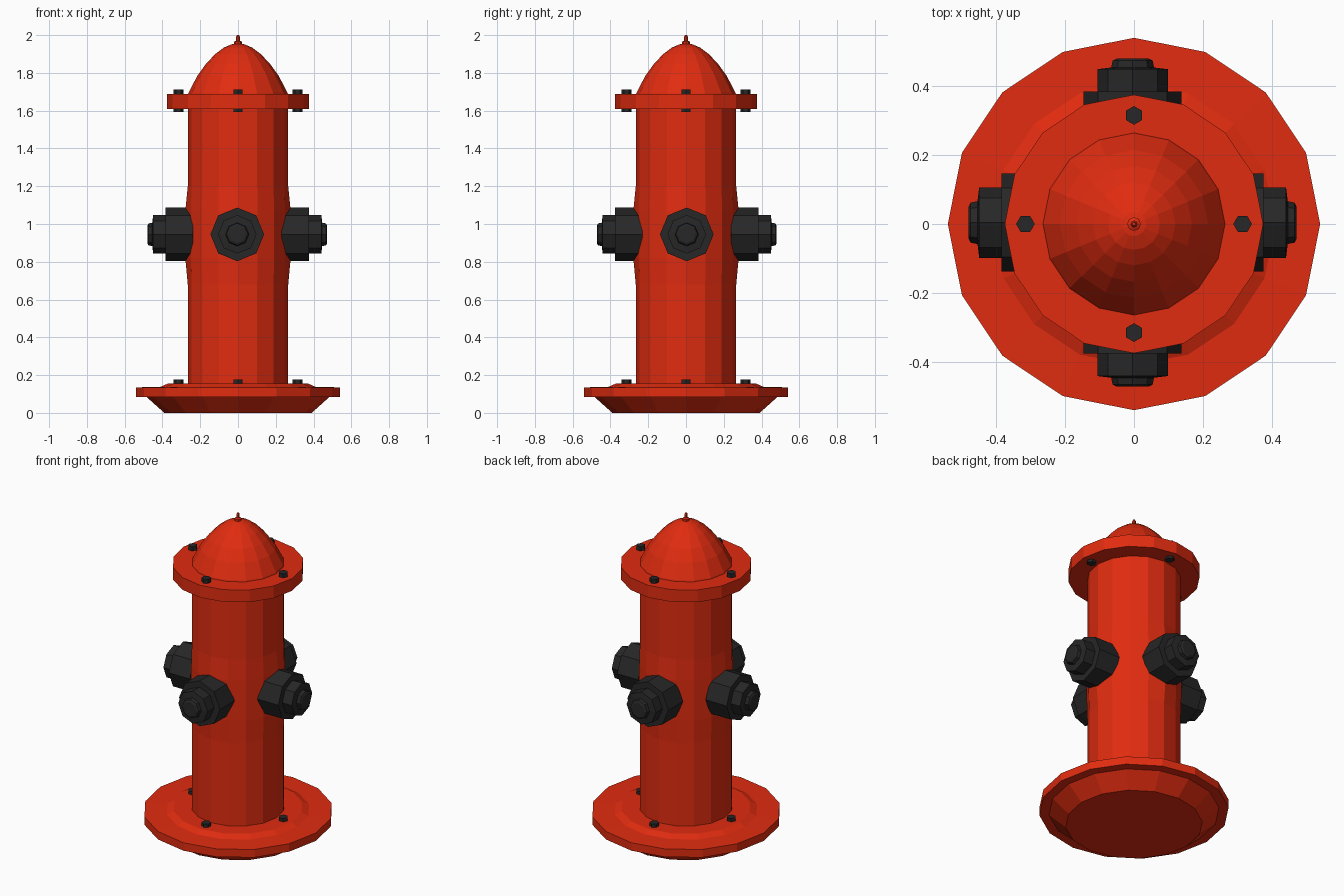
import bpy, bmesh
from math import sin, cos, pi
from mathutils import Matrix, Vector

if "Cube" in bpy.data.objects:
    bpy.data.objects.remove(bpy.data.objects["Cube"])


def material(name, color):
    m = bpy.data.materials.new(name)
    m.diffuse_color = (*color, 1)
    m.use_nodes = True
    m.node_tree.nodes["Principled BSDF"].inputs["Base Color"].default_value = m.diffuse_color
    return m


RED = material("red_paint", (0.75, 0.025, 0.005))
BLACK = material("black_iron", (0.02, 0.02, 0.02))


def lathe(name, profile, sides, mat, matrix=Matrix.Identity(4), bulge=None):
    """Turn (radius, z) points around z into a capped, flat-shaded solid."""
    bm = bmesh.new()
    rings = []
    for i, (r, z) in enumerate(profile):
        ring = []
        for k in range(sides):
            a = 2 * pi * k / sides
            rr = r + (bulge(i, k) if bulge else 0)
            ring.append(bm.verts.new((rr * cos(a), rr * sin(a), z)))
        rings.append(ring)
    for lo, hi in zip(rings, rings[1:]):
        for k in range(sides):
            n = (k + 1) % sides
            bm.faces.new((lo[k], lo[n], hi[n], hi[k]))
    bm.faces.new(rings[0][::-1])
    bm.faces.new(rings[-1])
    bm.transform(matrix)
    bmesh.ops.recalc_face_normals(bm, faces=bm.faces[:])
    mesh = bpy.data.meshes.new(name)
    bm.to_mesh(mesh)
    bm.free()
    mesh.materials.append(mat)
    ob = bpy.data.objects.new(name, mesh)
    bpy.context.collection.objects.link(ob)
    return ob


# Base: tapered foot, wide flange and low raised step
lathe("base_flange", [(0.39, 0), (0.485, 0.085), (0.54, 0.085), (0.54, 0.135),
                      (0.41, 0.138), (0.37, 0.156), (0.25, 0.156)], 16, RED)

# Barrel, slightly swollen where the outlets join
lathe("barrel", [(0.266, 0.14), (0.266, 0.68), (0.27, 0.82), (0.27, 1.07),
                 (0.266, 1.2), (0.266, 1.62)], 16, RED,
      bulge=lambda i, k: 0.009 if i in (2, 3) and k % 4 == 0 else 0)

# Collar flange, domed bonnet and the small tip
lathe("collar_flange", [(0.375, 1.61), (0.375, 1.687)], 16, RED)
lathe("bonnet", [(0.266, 1.68), (0.262, 1.695), (0.215, 1.785), (0.168, 1.85),
                 (0.12, 1.9), (0.075, 1.934), (0.035, 1.951), (0.012, 1.955)], 16, RED)
lathe("bonnet_tip", [(0.02, 1.95), (0.02, 1.965), (0.01, 1.97), (0.01, 1.99),
                     (0.005, 2.0)], 8, RED)

# Four stepped octagonal outlets and the flange bolts
outlet = [(0.142, 0.235), (0.142, 0.38), (0.102, 0.38), (0.102, 0.445),
          (0.062, 0.45), (0.058, 0.47), (0.046, 0.476)]
shift = Vector((-0.004, 0.004, 0.945))
for i, side in enumerate(("right", "back", "left", "front")):
    turn = Matrix.Rotation(i * pi / 2, 4, 'Z')
    lathe(side + "_outlet", outlet, 8, BLACK,
          Matrix.Translation(shift) @ turn @ Matrix.Rotation(pi / 2, 4, 'Y'))
    at = turn @ Matrix.Translation((0.315, 0, 0))
    lathe(side + "_collar_bolt", [(0.027, 1.594), (0.027, 1.712)], 6, BLACK, at)
    lathe(side + "_base_bolt", [(0.027, 0.14), (0.027, 0.177)], 6, BLACK, at)
